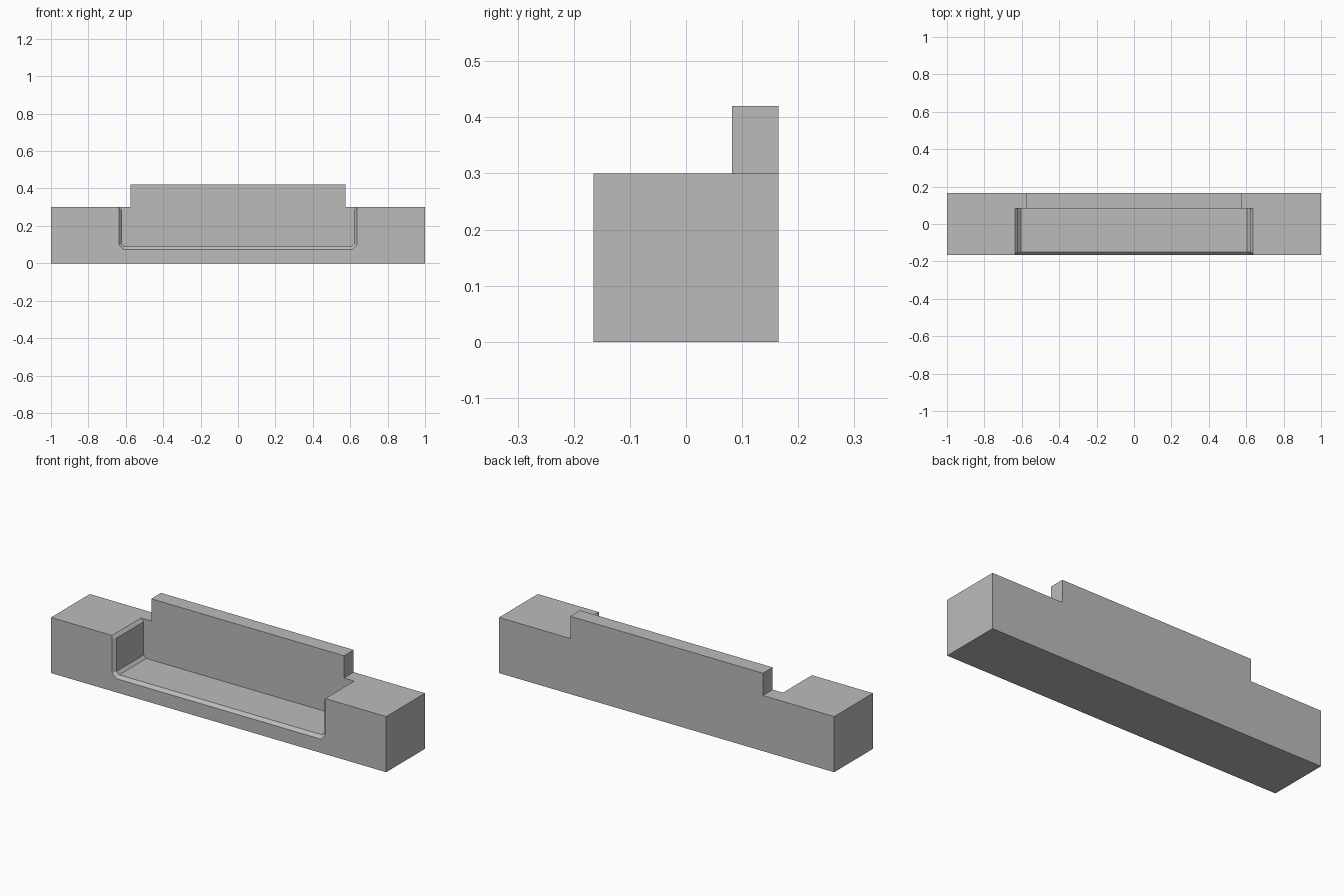
import bpy, bmesh, math

cube = bpy.data.objects.get("Cube")
if cube:
    bpy.data.objects.remove(cube)

grey = bpy.data.materials.new("plain grey")
grey.use_nodes = True
colour = (0.5, 0.5, 0.5, 1)
grey.diffuse_color = colour
grey.node_tree.nodes["Principled BSDF"].inputs["Base Color"].default_value = colour

FRONT, BACK, TOP = -0.165, 0.165, 0.3
WALL_FRONT, WALL_TOP = 0.082, 0.42
BEVEL = 0.016


def finish(name, bm):
    bmesh.ops.recalc_face_normals(bm, faces=bm.faces)
    mesh = bpy.data.meshes.new(name)
    bm.to_mesh(mesh)
    bm.free()
    mesh.materials.append(grey)
    obj = bpy.data.objects.new(name, mesh)
    bpy.context.collection.objects.link(obj)
    return obj


def loft(name, rings):
    """Join (y, xz profile) rings into a closed solid."""
    bm = bmesh.new()
    loops = [[bm.verts.new((x, y, z)) for x, z in prof] for y, prof in rings]
    n = len(loops[0])
    for a, b in zip(loops, loops[1:]):
        for i in range(n):
            j = (i + 1) % n
            bm.faces.new((a[i], a[j], b[j], b[i]))
    bm.faces.new(loops[0])
    bm.faces.new(loops[-1])
    return finish(name, bm)


def mirrored(half):
    return half + [(-x, z) for x, z in reversed(half)]


def box(name, half_width, z0, z1, y0, y1):
    prof = mirrored([(half_width, z0), (half_width, z1)])
    return loft(name, [(y0, prof), (y1, prof)])


def combine(target, tool, operation):
    mod = target.modifiers.new(operation.lower(), "BOOLEAN")
    mod.operation = operation
    mod.solver = "EXACT"
    mod.object = tool
    graph = bpy.context.evaluated_depsgraph_get()
    target_mesh = bpy.data.meshes.new_from_object(target.evaluated_get(graph))
    target.modifiers.clear()
    target.data = target_mesh
    bpy.data.objects.remove(tool)


# Solid block
body = box("recessed_block", 1, 0, TOP, FRONT, BACK)

# Tray recess: chamfered lower corners, flared top and front edges
inner = mirrored([(0.605, 0.09), (0.62, 0.105), (0.62, TOP - BEVEL),
                  (0.62 + BEVEL, TOP), (0.62 + BEVEL, 0.5)])
outer = mirrored([(0.612, 0.09 - BEVEL), (0.62 + BEVEL, 0.098),
                  (0.62 + BEVEL, TOP - BEVEL), (0.62 + BEVEL, TOP),
                  (0.62 + BEVEL, 0.5)])
recess = loft("recess_cutter", [(FRONT - 0.1, outer), (FRONT, outer),
                                (FRONT + BEVEL, inner), (WALL_FRONT, inner)])
combine(body, recess, "DIFFERENCE")

# Raised back wall
wall = box("back_wall", 0.575, TOP, WALL_TOP, WALL_FRONT, BACK)
combine(body, wall, "UNION")

# Merge coplanar faces
bm = bmesh.new()
bm.from_mesh(body.data)
bmesh.ops.remove_doubles(bm, verts=bm.verts, dist=0.0001)
bmesh.ops.dissolve_limit(bm, angle_limit=math.radians(1), verts=bm.verts, edges=bm.edges)
bm.to_mesh(body.data)
bm.free()
